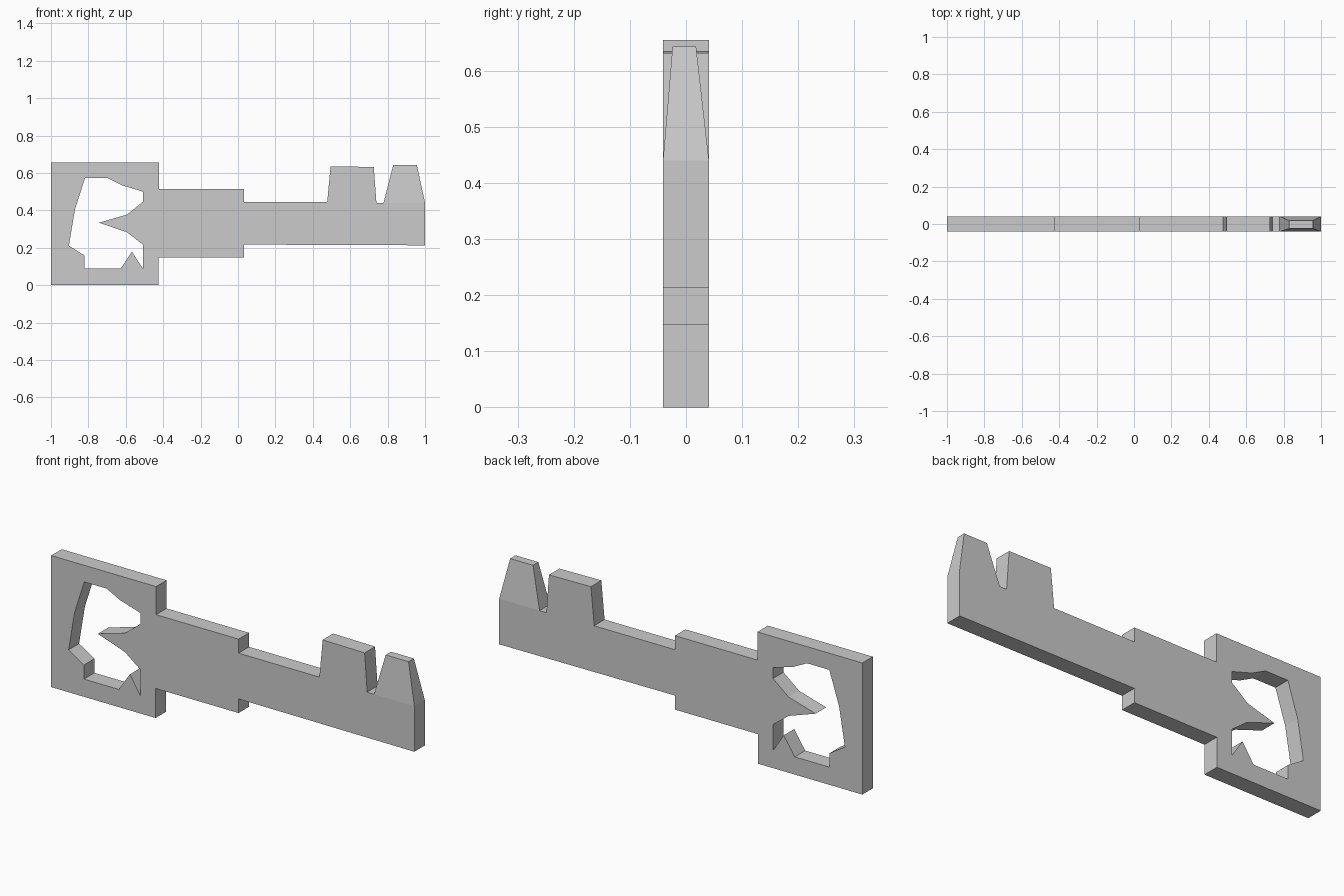
import bpy, bmesh
from math import pi

if "Cube" in bpy.data.objects:
    bpy.data.objects.remove(bpy.data.objects["Cube"])

HALF = 0.041  # half thickness of the key


def plate(name, loops):
    """Extruded flat plate in the XZ plane; later loops are holes."""
    curve = bpy.data.curves.new(name, 'CURVE')
    curve.dimensions = '2D'
    curve.fill_mode = 'BOTH'
    curve.extrude = HALF
    for pts in loops:
        s = curve.splines.new('POLY')
        s.points.add(len(pts) - 1)
        for p, (x, z) in zip(s.points, pts):
            p.co = (x, z, 0, 1)
        s.use_cyclic_u = True
        s.use_smooth = False
    temp = bpy.data.objects.new(name + "_curve", curve)
    bpy.context.collection.objects.link(temp)
    dg = bpy.context.evaluated_depsgraph_get()
    mesh = bpy.data.meshes.new_from_object(temp.evaluated_get(dg))
    bpy.data.objects.remove(temp)
    bm = bmesh.new()
    bm.from_mesh(mesh)
    bmesh.ops.remove_doubles(bm, verts=bm.verts, dist=0.0005)
    bmesh.ops.recalc_face_normals(bm, faces=bm.faces)
    for f in bm.faces:
        f.smooth = False
    bm.to_mesh(mesh)
    bm.free()
    obj = bpy.data.objects.new(name, mesh)
    obj.rotation_euler = (pi / 2, 0, 0)
    bpy.context.collection.objects.link(obj)
    return obj


def frustum(name, bottom, top):
    """Tapered block; each end is (x0, x1, y0, y1, z)."""
    bm = bmesh.new()
    rings = []
    for x0, x1, y0, y1, z in (bottom, top):
        rings.append([bm.verts.new((x, y, z)) for x, y in
                      ((x0, y0), (x1, y0), (x1, y1), (x0, y1))])
    a, b = rings
    bm.faces.new(a[::-1])
    bm.faces.new(b)
    for i in range(4):
        j = (i + 1) % 4
        bm.faces.new((a[i], a[j], b[j], b[i]))
    mesh = bpy.data.meshes.new(name)
    bm.to_mesh(mesh)
    bm.free()
    obj = bpy.data.objects.new(name, mesh)
    bpy.context.collection.objects.link(obj)
    return obj


# Key silhouette: square bow, collar, shaft and the straight tooth
outline = [(-1, 0), (-0.425, 0), (-0.425, 0.147), (0.032, 0.147),
           (0.032, 0.217), (1, 0.213), (1, 0.44), (0.74, 0.44),
           (0.726, 0.632), (0.495, 0.635), (0.477, 0.445), (0.032, 0.445),
           (0.032, 0.515), (-0.422, 0.515), (-0.422, 0.655), (-1, 0.655)]

# Jagged opening in the bow, with a spike pointing inward
opening = [(-0.818, 0.572), (-0.695, 0.572), (-0.62, 0.534), (-0.508, 0.5),
           (-0.508, 0.446), (-0.594, 0.377), (-0.743, 0.334),
           (-0.594, 0.283), (-0.508, 0.217), (-0.508, 0.088),
           (-0.567, 0.179), (-0.628, 0.088), (-0.82, 0.088),
           (-0.82, 0.158), (-0.904, 0.211), (-0.872, 0.404)]

plate("key_body", [outline, opening])

# Tapered tooth at the tip
frustum("tip_tooth", (0.778, 1.0, -HALF, HALF, 0.44),
        (0.83, 0.956, -0.024, 0.018, 0.643))
